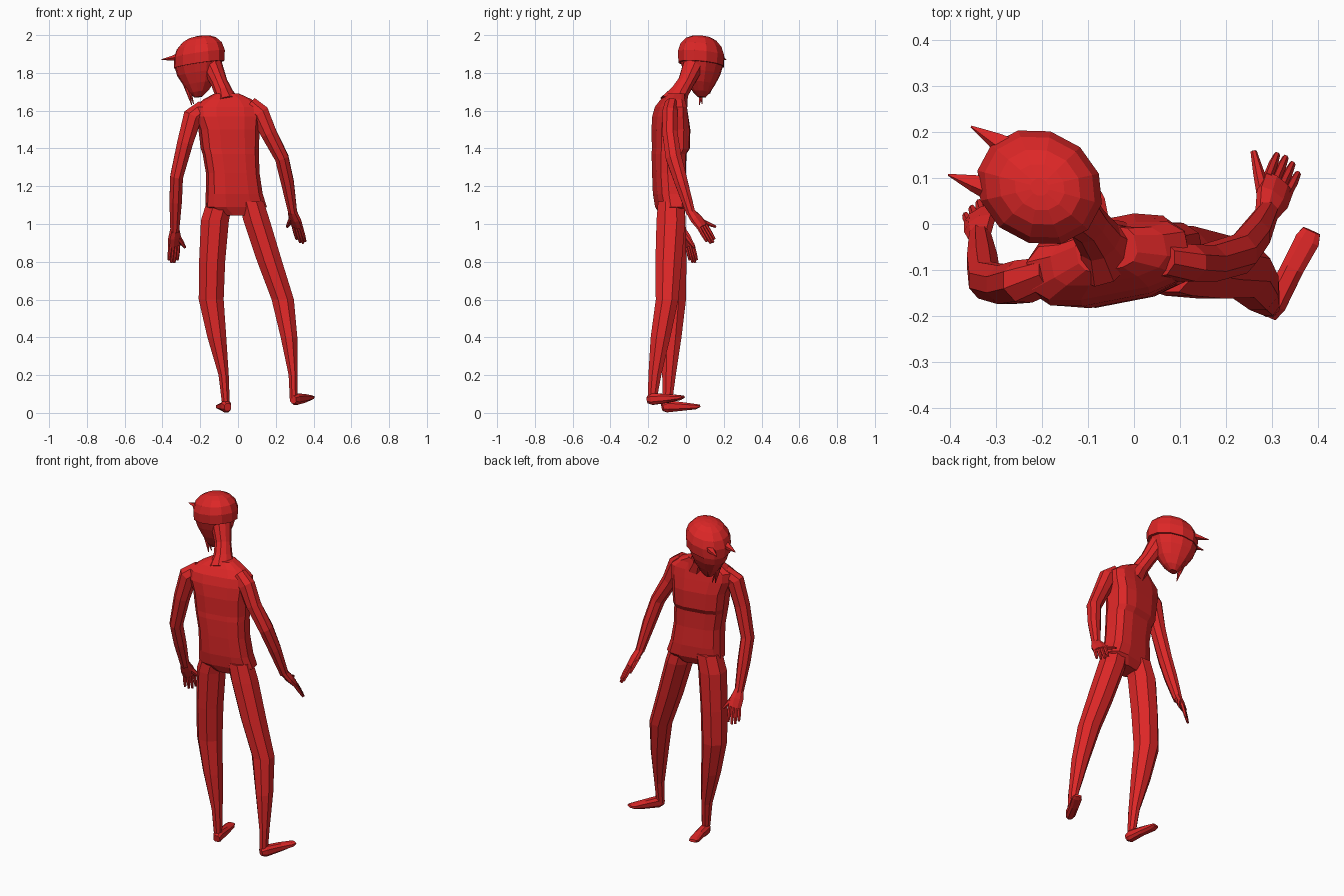
import bpy, bmesh, math
from mathutils import Vector as V

red = bpy.data.materials.new("red")
red.diffuse_color = (0.72, 0.02, 0.02, 1)


def loft(name, pts, side=(1, 0, 0), n=8, p=1.0, normal=None):
    """Skin flat-faced rings (x, y, z, half width, half depth) along a path."""
    bm = bmesh.new()
    rings = []
    k = 1 / math.cos(math.pi / n)
    cs = [V(q[:3]) for q in pts]
    for i, q in enumerate(pts):
        t = V(normal) if normal else cs[min(i + 1, len(cs) - 1)] - cs[max(i - 1, 0)]
        t.normalize()
        s = V(side)
        s = (s - t * s.dot(t)).normalized()
        d = t.cross(s)
        ring = []
        for j in range(n):
            a = 2 * math.pi * (j + 0.5) / n
            c, w = math.cos(a) * k, math.sin(a) * k
            c, w = (math.copysign(min(abs(u), 1) ** p, u) for u in (c, w))
            ring.append(bm.verts.new(cs[i] + s * c * q[3] + d * w * q[4]))
        rings.append(ring)
    for r0, r1 in zip(rings, rings[1:]):
        for j in range(n):
            bm.faces.new((r0[j], r0[(j + 1) % n], r1[(j + 1) % n], r1[j]))
    bm.faces.new(rings[0][::-1])
    bm.faces.new(rings[-1])
    bmesh.ops.recalc_face_normals(bm, faces=bm.faces)
    me = bpy.data.meshes.new(name)
    bm.to_mesh(me)
    bm.free()
    me.materials.append(red)
    ob = bpy.data.objects.new(name, me)
    bpy.context.collection.objects.link(ob)
    return ob


def spike(name, base, tip, r, side=(0.47, 0.88, 0), flat=0.6):
    b, t = V(base), V(tip)
    m = b.lerp(t, 0.5)
    loft(name, [(*b, r, r * flat), (*m, r * 0.6, r * 0.4), (*t, 0.002, 0.002)], side, 5)


def hand(name, wrist, knuckle, tip, across, thumb_base, thumb_tip):
    w, k, t, a = V(wrist), V(knuckle), V(tip), V(across)
    half = a.length / 2
    loft(name + "_palm", [(*w, 0.024, 0.02), (*w.lerp(k, 0.5), half, 0.02),
                          (*k, half, 0.014)], a, 8)
    for i in range(4):
        u = (i - 1.5) / 4
        end = t + a * u * 1.1 + (k - t) * (0.15 if i in (0, 3) else 0)
        root = k + a * u - (t - k) * 0.1
        loft(f"{name}_finger_{i}", [(*root, 0.009, 0.01), (*root.lerp(end, 0.6), 0.009, 0.009),
                                    (*end, 0.006, 0.006)], a, 6)
    b, e = V(thumb_base), V(thumb_tip)
    loft(name + "_thumb", [(*b, 0.016, 0.014), (*b.lerp(e, 0.6), 0.011, 0.01),
                           (*e, 0.006, 0.006)], a, 6)


# Torso: boxy rings, turned slightly about the vertical
loft("torso", [
    (-0.003, -0.08, 1.045, 0.07, 0.05),
    (-0.01, -0.08, 1.09, 0.16, 0.072),
    (-0.02, -0.085, 1.16, 0.147, 0.08),
    (-0.028, -0.09, 1.27, 0.138, 0.08),
    (-0.038, -0.09, 1.37, 0.145, 0.082),
    (-0.043, -0.08, 1.40, 0.15, 0.09),
    (-0.048, -0.08, 1.50, 0.157, 0.092),
    (-0.055, -0.083, 1.57, 0.175, 0.083),
    (-0.056, -0.08, 1.62, 0.175, 0.072),
    (-0.055, -0.07, 1.66, 0.125, 0.055),
    (-0.06, -0.055, 1.69, 0.065, 0.045)], (0.98, 0.19, 0), 12, 0.65, (0, 0, 1))

# Neck leaning forward to the side
loft("neck", [(-0.055, -0.065, 1.64, 0.08, 0.06), (-0.075, -0.035, 1.695, 0.05, 0.045),
              (-0.1, 0.0, 1.75, 0.043, 0.043), (-0.14, 0.04, 1.84, 0.055, 0.055)],
     (0.47, 0.88, 0), 10)

# Head: f is the way the face looks; rings dip toward the face
F, SIDE = V((-0.88, 0.47, 0)), (0.47, 0.88, 0)
TILT = V((0.16 * F.x, 0.16 * F.y, 1))


def head_rings(rows):
    out = []
    for s, z, deep, wide in rows:
        c = V((-0.205, 0.08, z)) + F * s
        out.append((*c, wide, deep))
    return out


loft("head", head_rings([
    (0.005, 1.672, 0.02, 0.022), (0.0, 1.70, 0.05, 0.045), (0.0, 1.745, 0.085, 0.068),
    (0.005, 1.80, 0.115, 0.092), (0.005, 1.86, 0.132, 0.11), (0.0, 1.91, 0.13, 0.112)]),
    SIDE, 12, 1, TILT)
loft("hair_cap", head_rings([
    (0.0, 1.845, 0.137, 0.114), (0.0, 1.90, 0.138, 0.118), (0.0, 1.943, 0.122, 0.105),
    (0.0, 1.975, 0.09, 0.078), (0.0, 1.99, 0.055, 0.048), (0.0, 1.995, 0.02, 0.018)]),
    SIDE, 12, 1, TILT)

# Hair: two forward spikes and hanging locks
spike("hair_spike_1", (-0.295, 0.07, 1.885), (-0.404, 0.107, 1.87), 0.03, flat=0.9)
spike("hair_spike_2", (-0.25, 0.15, 1.885), (-0.354, 0.212, 1.87), 0.03, flat=0.9)
spike("hair_lock_1", (-0.31, 0.10, 1.85), (-0.245, 0.07, 1.63), 0.03)
spike("hair_lock_2", (-0.285, 0.155, 1.85), (-0.235, 0.125, 1.69), 0.03)
spike("hair_lock_3", (-0.30, 0.06, 1.85), (-0.235, 0.085, 1.635), 0.025)

# Arms
loft("right_arm", [
    (0.06, -0.078, 1.63, 0.045, 0.035), (0.115, -0.085, 1.587, 0.05, 0.04),
    (0.163, -0.085, 1.48, 0.042, 0.04), (0.232, -0.065, 1.35, 0.036, 0.042),
    (0.262, -0.025, 1.22, 0.034, 0.035), (0.29, 0.025, 1.06, 0.023, 0.024)], n=8)
loft("left_arm", [
    (-0.18, -0.11, 1.61, 0.045, 0.035), (-0.24, -0.125, 1.57, 0.05, 0.045),
    (-0.28, -0.132, 1.43, 0.042, 0.042), (-0.325, -0.122, 1.25, 0.034, 0.04),
    (-0.33, -0.08, 1.12, 0.033, 0.036), (-0.335, -0.025, 0.96, 0.023, 0.024)], n=8)

# Hands with four fingers and a thumb
hand("right_hand", (0.287, 0.02, 1.07), (0.314, 0.088, 0.985), (0.337, 0.138, 0.90),
     (0.055, -0.05, -0.015), (0.287, 0.045, 1.03), (0.26, 0.158, 0.985))
hand("left_hand", (-0.335, -0.028, 0.975), (-0.337, 0.02, 0.885), (-0.345, 0.042, 0.795),
     (0.055, 0.045, 0), (-0.325, 0.0, 0.94), (-0.28, 0.045, 0.875))

# Legs
loft("right_leg", [
    (0.07, -0.08, 1.12, 0.065, 0.068), (0.098, -0.08, 1.02, 0.07, 0.076),
    (0.168, -0.092, 0.80, 0.066, 0.07), (0.237, -0.1, 0.60, 0.059, 0.06),
    (0.27, -0.135, 0.40, 0.044, 0.052), (0.292, -0.165, 0.20, 0.024, 0.034),
    (0.295, -0.178, 0.075, 0.021, 0.024)], n=8, normal=(0, 0, 1))
loft("left_leg", [
    (-0.095, -0.08, 1.12, 0.07, 0.07), (-0.122, -0.078, 1.02, 0.074, 0.076),
    (-0.137, -0.072, 0.80, 0.069, 0.074), (-0.142, -0.066, 0.60, 0.066, 0.066),
    (-0.112, -0.078, 0.40, 0.05, 0.054), (-0.076, -0.09, 0.20, 0.027, 0.036),
    (-0.065, -0.098, 0.06, 0.021, 0.025)], n=8, normal=(0, 0, 1))

# Feet
loft("right_foot", [
    (0.292, -0.2, 0.07, 0.018, 0.02), (0.305, -0.175, 0.073, 0.026, 0.03),
    (0.345, -0.095, 0.077, 0.025, 0.023), (0.377, -0.035, 0.081, 0.027, 0.013),
    (0.386, -0.015, 0.085, 0.02, 0.007)], (0.88, -0.48, 0), 8, 0.8)
loft("left_foot", [
    (-0.055, -0.125, 0.03, 0.018, 0.02), (-0.062, -0.1, 0.035, 0.026, 0.032),
    (-0.075, -0.015, 0.034, 0.025, 0.022), (-0.09, 0.05, 0.033, 0.027, 0.014),
    (-0.094, 0.072, 0.037, 0.02, 0.007)], (0.97, 0.22, 0), 8, 0.8)
